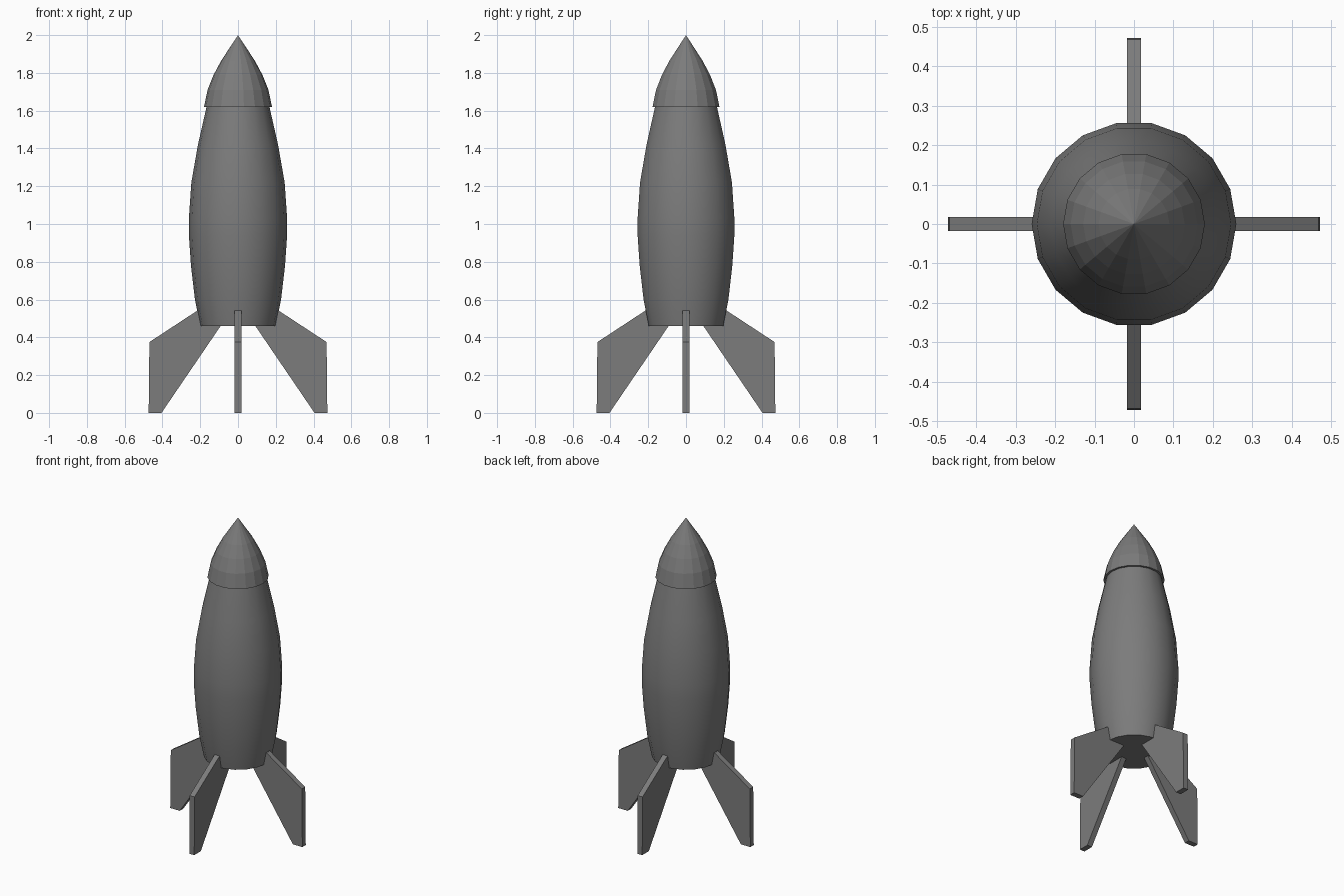
import bpy
import bmesh
from math import cos, sin, pi, radians

SIDES = 18

cube = bpy.data.objects.get("Cube")
if cube:
    bpy.data.objects.remove(cube, do_unlink=True)

grey = bpy.data.materials.new("rocket grey")
grey.use_nodes = True
colour = (0.2, 0.2, 0.2, 1)
grey.diffuse_color = colour
grey.node_tree.nodes["Principled BSDF"].inputs["Base Color"].default_value = colour


def finish(name, bm):
    bmesh.ops.recalc_face_normals(bm, faces=bm.faces)
    mesh = bpy.data.meshes.new(name)
    bm.to_mesh(mesh)
    bm.free()
    mesh.materials.append(grey)
    obj = bpy.data.objects.new(name, mesh)
    bpy.context.collection.objects.link(obj)
    return obj


def turned(name, profile, tip=None):
    """Closed solid of revolution from (radius, height) points, bottom first."""
    bm = bmesh.new()
    rings = [[bm.verts.new((r * cos(2 * pi * i / SIDES), r * sin(2 * pi * i / SIDES), z))
              for i in range(SIDES)] for r, z in profile]
    for low, high in zip(rings, rings[1:]):
        for i in range(SIDES):
            j = (i + 1) % SIDES
            bm.faces.new((low[i], low[j], high[j], high[i]))
    bm.faces.new(rings[0])
    if tip is None:
        bm.faces.new(rings[-1])
    else:
        point = bm.verts.new((0, 0, tip))
        for i in range(SIDES):
            bm.faces.new((rings[-1][i], rings[-1][(i + 1) % SIDES], point))
    return finish(name, bm)


# Smooth hull
hull = turned("hull", [(0.2, 0.46), (0.228, 0.6), (0.249, 0.78), (0.26, 0.94), (0.26, 1.03),
                       (0.247, 1.22), (0.212, 1.42), (0.162, 1.64)])
bpy.ops.object.select_all(action="DESELECT")
hull.select_set(True)
bpy.context.view_layer.objects.active = hull
bpy.ops.object.shade_smooth_by_angle(angle=radians(30))

# Faceted nose cone, overhanging the hull
turned("nose_cone", [(0.18, 1.62), (0.161, 1.71), (0.129, 1.79), (0.09, 1.863)], tip=2.0)

# Four swept fins, rooted inside the hull
FIN = [(0.09, 0.463), (0.405, 0), (0.473, 0), (0.469, 0.375), (0.21, 0.545), (0.15, 0.584)]
HALF = 0.0175
for k, side in enumerate(("left", "back", "right", "front")):
    bm = bmesh.new()
    face = bm.faces.new([bm.verts.new((r, -HALF, z)) for r, z in FIN])
    out = bmesh.ops.extrude_face_region(bm, geom=[face])
    verts = [v for v in out["geom"] if isinstance(v, bmesh.types.BMVert)]
    bmesh.ops.translate(bm, verts=verts, vec=(0, 2 * HALF, 0))
    fin = finish(side + "_fin", bm)
    fin.rotation_euler.z = k * pi / 2
